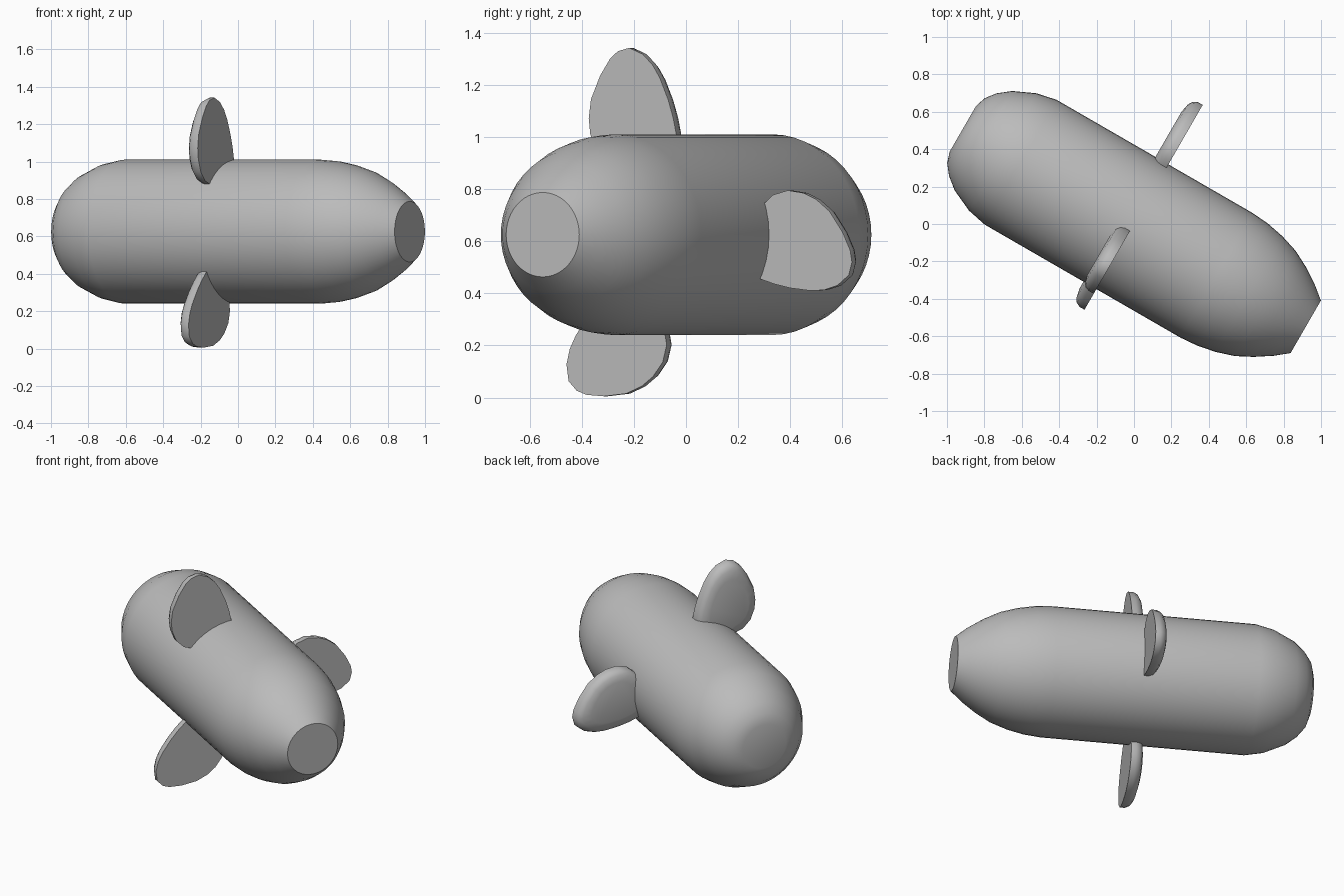
import bpy
import bmesh
from math import radians, sin, cos, tau
from mathutils import Matrix

default = bpy.data.objects.get("Cube")
if default:
    bpy.data.objects.remove(default, do_unlink=True)

grey = bpy.data.materials.new("plain grey")
grey.use_nodes = True
colour = (0.5, 0.5, 0.5, 1)
grey.diffuse_color = colour
grey.node_tree.nodes["Principled BSDF"].inputs["Base Color"].default_value = colour

# Model frame: local +x runs along the hull to the nose, turned 30 degrees
turn = Matrix.Rotation(radians(-30), 4, "Z")
frame = Matrix.Translation((-0.0085, -0.0147, 0.625)) @ turn


def loft(name, rings, matrix):
    """Skin a list of closed rings and cap both ends."""
    bm = bmesh.new()
    loops = [[bm.verts.new(p) for p in ring] for ring in rings]
    count = len(loops[0])
    for a, b in zip(loops, loops[1:]):
        for i in range(count):
            j = (i + 1) % count
            bm.faces.new((a[i], a[j], b[j], b[i]))
    bm.faces.new(loops[0])
    bm.faces.new(loops[-1])
    bmesh.ops.recalc_face_normals(bm, faces=bm.faces)
    mesh = bpy.data.meshes.new(name)
    bm.to_mesh(mesh)
    bm.free()
    mesh.materials.append(grey)
    mesh.shade_smooth()
    mesh.set_sharp_from_angle(angle=radians(40))
    obj = bpy.data.objects.new(name, mesh)
    obj.matrix_world = matrix
    bpy.context.collection.objects.link(obj)
    return obj


# Hull: (position along axis, radius) from blunt tail to cut-off nose
hull_profile = [(-1.047, 0.14), (-1.028, 0.2), (-0.985, 0.255), (-0.92, 0.307),
                (-0.8, 0.362), (-0.69, 0.385), (0.52, 0.385), (0.62, 0.377),
                (0.72, 0.357), (0.82, 0.325), (0.91, 0.278), (1.0, 0.219),
                (1.07, 0.162)]
sides = 48
loft("hull", [[(s, r * cos(tau * i / sides), r * sin(tau * i / sides))
               for i in range(sides)] for s, r in hull_profile], frame)

# Fins: swept blade outline, flat toward the nose and domed toward the tail
blade = [(0.28, 0.07), (0.369, 0.125), (0.40, 0.152), (0.467, 0.17),
         (0.537, 0.16), (0.594, 0.135), (0.652, 0.09), (0.71, 0.01),
         (0.744, -0.06), (0.752, -0.105), (0.738, -0.155), (0.687, -0.195),
         (0.629, -0.212), (0.571, -0.215), (0.479, -0.205), (0.41, -0.19),
         (0.346, -0.17), (0.28, -0.13)]
layers = [(0, 1), (-0.03, 1), (-0.055, 0.95), (-0.07, 0.85), (-0.08, 0.65)]
mid_u, mid_v = 0.5, -0.02
fin_rings = [[(s, mid_u + (u - mid_u) * k, mid_v + (v - mid_v) * k)
              for u, v in blade] for s, k in layers]
for i, name in enumerate(("side_fin", "upper_fin", "lower_fin")):
    loft(name, fin_rings, frame @ Matrix.Rotation(tau * i / 3, 4, "X"))
